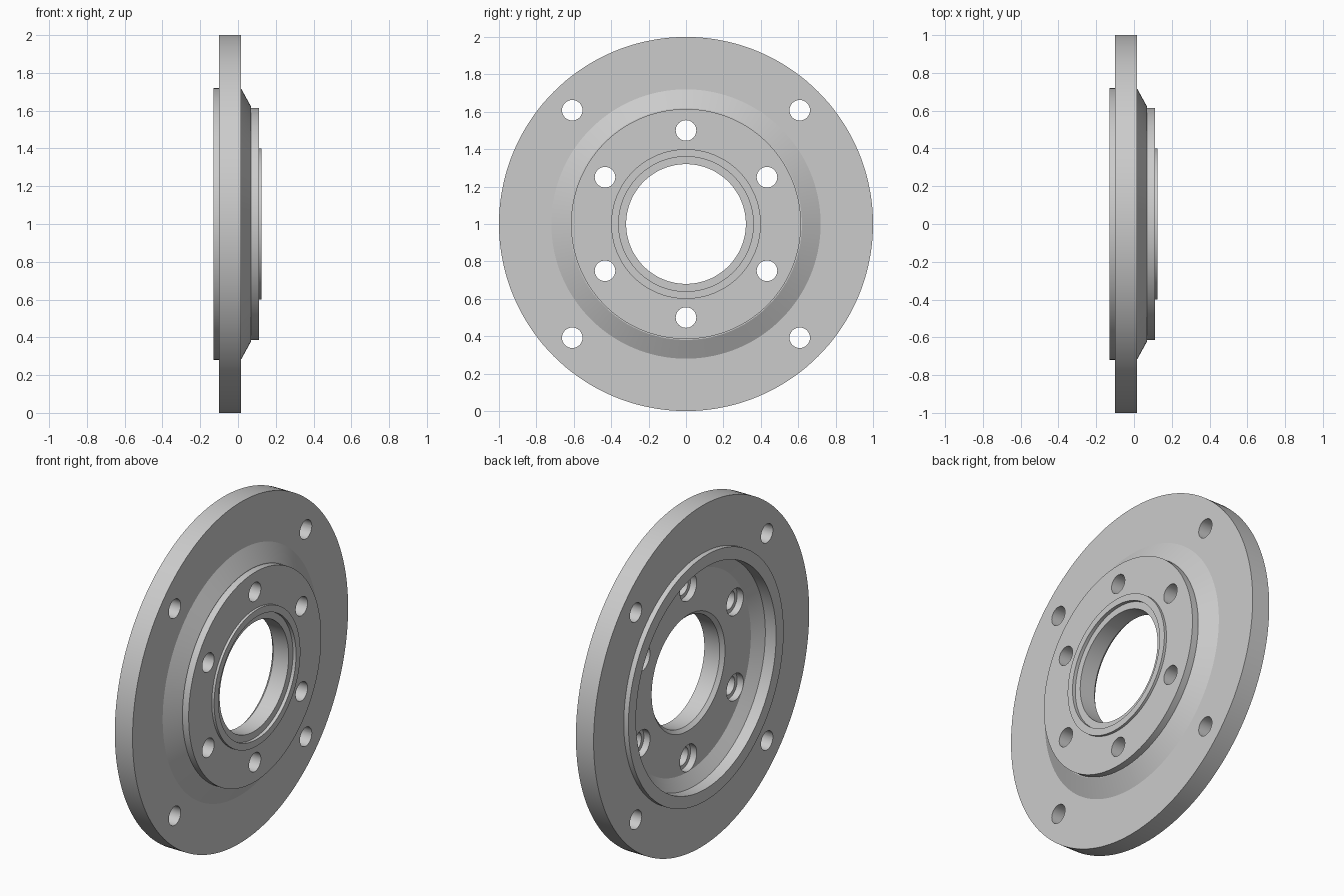
import bpy, bmesh
from math import pi, sin, cos, radians
from mathutils import Matrix

if "Cube" in bpy.data.objects:
    bpy.data.objects.remove(bpy.data.objects["Cube"])

AXIS_Z = 1.0
SEGMENTS = 144


def lathe(name, profile):
    """Closed ring: spin (x, radius) points around the horizontal x axis."""
    bm = bmesh.new()
    rings = []
    for i in range(SEGMENTS):
        a = 2 * pi * i / SEGMENTS
        rings.append([bm.verts.new((x, r * cos(a), AXIS_Z + r * sin(a))) for x, r in profile])
    n = len(profile)
    for i in range(SEGMENTS):
        a, b = rings[i], rings[(i + 1) % SEGMENTS]
        for j in range(n):
            k = (j + 1) % n
            bm.faces.new((a[j], a[k], b[k], b[j]))
    bmesh.ops.recalc_face_normals(bm, faces=bm.faces)
    return to_object(name, bm)


def to_object(name, bm):
    mesh = bpy.data.meshes.new(name)
    bm.to_mesh(mesh)
    bm.free()
    obj = bpy.data.objects.new(name, mesh)
    bpy.context.collection.objects.link(obj)
    return obj


def drill(target, count, start, ring_r, hole_r, x0, x1):
    """Cut a circle of round holes between x0 and x1."""
    bm = bmesh.new()
    for i in range(count):
        a = radians(start) + 2 * pi * i / count
        place = Matrix.Translation(((x0 + x1) / 2, ring_r * cos(a), AXIS_Z + ring_r * sin(a)))
        bmesh.ops.create_cone(bm, cap_ends=True, segments=40, radius1=hole_r, radius2=hole_r,
                              depth=x1 - x0, matrix=place @ Matrix.Rotation(pi / 2, 4, 'Y'))
    cutter = to_object("hole_cutter", bm)
    cutter.hide_render = True
    mod = target.modifiers.new("holes", 'BOOLEAN')
    mod.operation = 'DIFFERENCE'
    mod.solver = 'EXACT'
    mod.object = cutter
    bpy.context.view_layer.objects.active = target
    bpy.ops.object.modifier_apply(modifier=mod.name)
    bpy.data.objects.remove(cutter)


# Turned flange body: rear rim, disc, cone, hub face, lip, bore and rear recess
flange = lathe("flange_hub", [
    (-0.13, 0.65), (-0.13, 0.72), (-0.10, 0.72), (-0.10, 1.0),
    (0.015, 1.0), (0.015, 0.72), (0.07, 0.62), (0.07, 0.615), (0.11, 0.615),
    (0.11, 0.40), (0.125, 0.40), (0.125, 0.36), (0.105, 0.36), (0.105, 0.32),
    (0.005, 0.32), (-0.015, 0.34), (-0.015, 0.58), (-0.06, 0.65),
])

# Outer mounting holes, inner bolt holes and their rear counterbores
drill(flange, 4, 45, 0.86, 0.055, -0.3, 0.3)
drill(flange, 6, 30, 0.50, 0.055, -0.3, 0.3)
drill(flange, 6, 30, 0.50, 0.078, -0.2, 0.025)

bpy.ops.object.select_all(action='DESELECT')
flange.select_set(True)
bpy.context.view_layer.objects.active = flange
bpy.ops.object.shade_smooth_by_angle(angle=radians(25))
